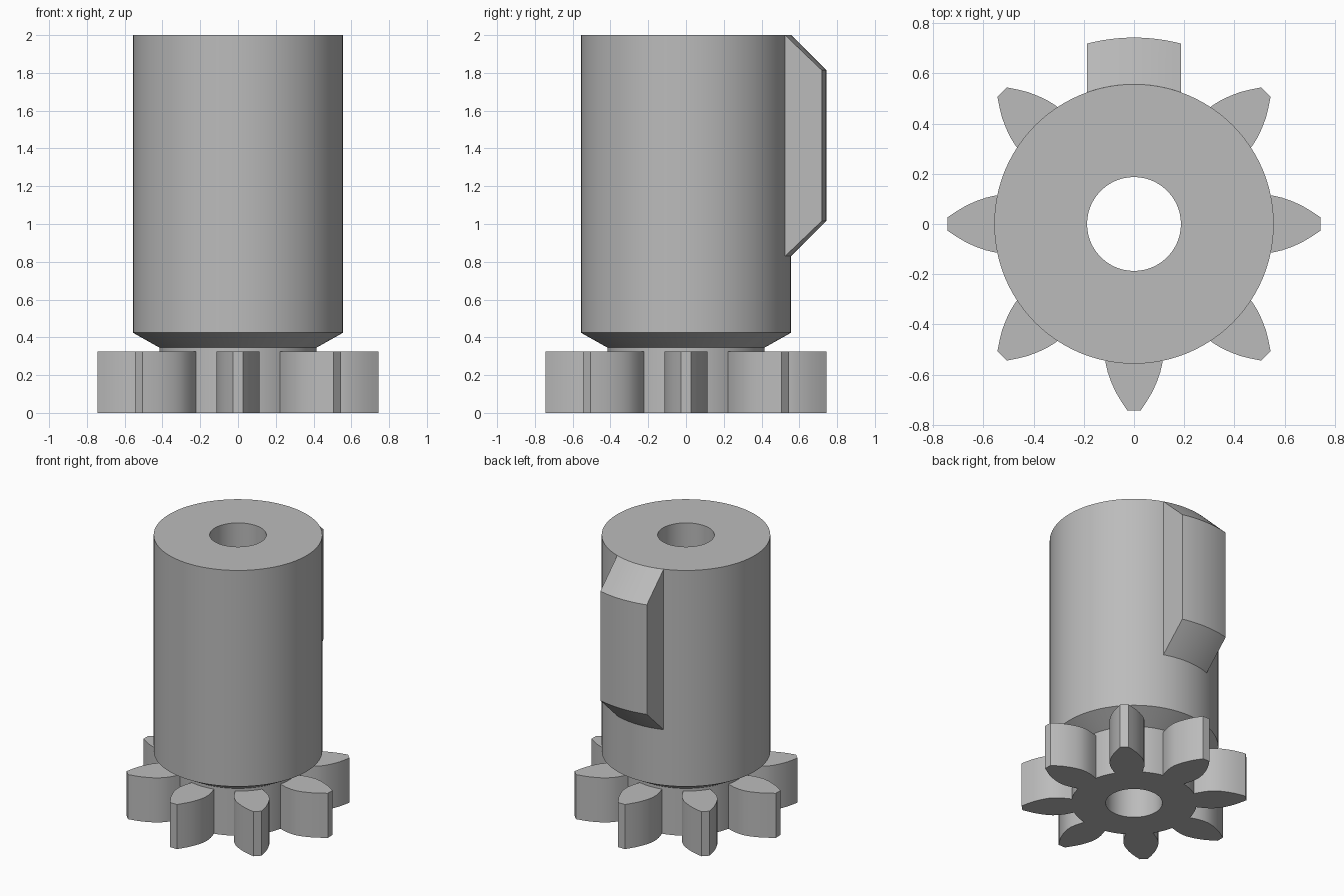
import bpy, bmesh, math
from mathutils import Matrix, Vector

cube = bpy.data.objects.get("Cube")
if cube:
    bpy.data.objects.remove(cube, do_unlink=True)

steel = bpy.data.materials.new("plain grey")
steel.use_nodes = True
GREY = (0.5, 0.5, 0.5, 1)
steel.diffuse_color = GREY
steel.node_tree.nodes["Principled BSDF"].inputs["Base Color"].default_value = GREY

BODY_R, OUTER_R, BORE_R, HUB_R = 0.557, 0.743, 0.187, 0.415
HEIGHT, TOOTH_H, TEETH, SEGMENTS = 2.0, 0.325, 8, 96


def finish(name, bm):
    """Turn a bmesh into a smooth object with crisp edges."""
    bmesh.ops.recalc_face_normals(bm, faces=bm.faces)
    mesh = bpy.data.meshes.new(name)
    bm.to_mesh(mesh)
    bm.free()
    mesh.materials.append(steel)
    obj = bpy.data.objects.new(name, mesh)
    bpy.context.collection.objects.link(obj)
    bpy.ops.object.select_all(action="DESELECT")
    obj.select_set(True)
    bpy.context.view_layer.objects.active = obj
    bpy.ops.object.shade_smooth_by_angle(angle=math.radians(20))
    return obj


def bridge(bm, ring_a, ring_b):
    for i in range(len(ring_a)):
        j = (i + 1) % len(ring_a)
        bm.faces.new((ring_a[i], ring_a[j], ring_b[j], ring_b[i]))


# Bored cylinder with the narrower gear hub and chamfer below
bm = bmesh.new()
profile = [(BORE_R, 0), (HUB_R, 0), (HUB_R, 0.345), (BODY_R, 0.425),
           (BODY_R, HEIGHT), (BORE_R, HEIGHT)]
rings = []
for s in range(SEGMENTS):
    a = math.tau * s / SEGMENTS
    rings.append([bm.verts.new((r * math.cos(a), r * math.sin(a), z)) for r, z in profile])
for s in range(SEGMENTS):
    bridge(bm, rings[s], rings[(s + 1) % SEGMENTS])
finish("bored_shaft", bm)

# Gear teeth: half outline as (radius, half width), mirrored and repeated
half = [(0.40, 0.088), (0.43, 0.098), (0.47, 0.109), (0.51, 0.115), (0.55, 0.114),
        (0.59, 0.105), (0.63, 0.091), (0.67, 0.073), (0.71, 0.049), (OUTER_R, 0.027)]
outline = half + [(r, -w) for r, w in reversed(half)]
bm = bmesh.new()
for t in range(TEETH):
    turn = Matrix.Rotation(math.tau * t / TEETH, 3, "Z")
    low, high = [[bm.verts.new(turn @ Vector((r, w, z))) for r, w in outline]
                 for z in (0, TOOTH_H)]
    bm.faces.new(low)
    bm.faces.new(high)
    bridge(bm, low, high)
finish("gear_teeth", bm)

# Back key: curved outer face with sloped ends, sunk slightly into the shaft
bm = bmesh.new()
section = [(0.5, 0.90), (BODY_R, 0.83), (OUTER_R, 1.016), (OUTER_R, 1.814),
           (BODY_R, HEIGHT), (0.5, 1.94)]
STEPS = 12
columns = []
for i in range(STEPS + 1):
    x = BORE_R * (2 * i / STEPS - 1)
    columns.append([bm.verts.new((x, math.sqrt(r * r - x * x), z)) for r, z in section])
for a, b in zip(columns, columns[1:]):
    bridge(bm, a, b)
bm.faces.new(columns[0])
bm.faces.new(columns[-1])
finish("back_key", bm)
